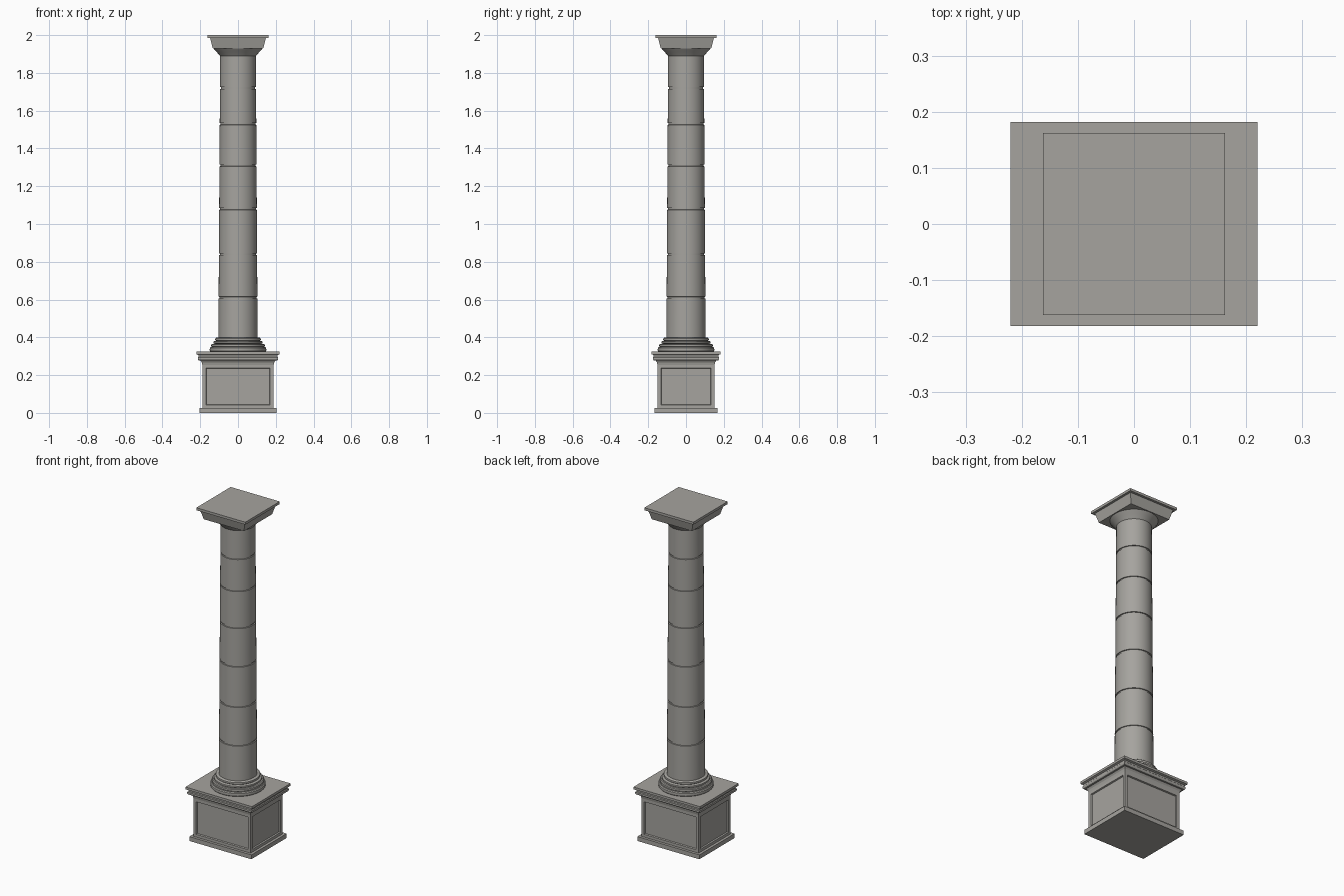
import bpy, bmesh, math

if "Cube" in bpy.data.objects:
    bpy.data.objects.remove(bpy.data.objects["Cube"])

stone = bpy.data.materials.new("grey stone")
stone.diffuse_color = (0.38, 0.37, 0.345, 1)
stone.use_nodes = True
stone.node_tree.nodes["Principled BSDF"].inputs["Base Color"].default_value = stone.diffuse_color


def loft(name, rings, panels=False, smooth=False):
    """Stack closed rings of points into a capped solid."""
    bm = bmesh.new()
    loops = [[bm.verts.new(p) for p in r] for r in rings]
    n = len(loops[0])
    bm.faces.new(loops[0][::-1])
    bm.faces.new(loops[-1])
    for a, b in zip(loops, loops[1:]):
        for i in range(n):
            j = (i + 1) % n
            bm.faces.new((a[i], a[j], b[j], b[i]))
    bm.normal_update()
    if panels:  # sunken panel on each tall side face
        tall = [f for f in bm.faces if abs(f.normal.z) < 0.1
                and max(v.co.z for v in f.verts) - min(v.co.z for v in f.verts) > 0.15]
        bmesh.ops.inset_individual(bm, faces=tall, thickness=0.026, depth=0)
        bmesh.ops.inset_individual(bm, faces=tall, thickness=0.004, depth=-0.008)
    me = bpy.data.meshes.new(name)
    bm.to_mesh(me)
    bm.free()
    me.materials.append(stone)
    ob = bpy.data.objects.new(name, me)
    bpy.context.collection.objects.link(ob)
    if smooth:
        bpy.ops.object.select_all(action='DESELECT')
        ob.select_set(True)
        bpy.context.view_layer.objects.active = ob
        bpy.ops.object.shade_smooth_by_angle(angle=math.radians(35))
    return ob


def rect(hx, hy, z):
    return [(-hx, -hy, z), (hx, -hy, z), (hx, hy, z), (-hx, hy, z)]


def circle(r, z, n=64):
    return [(r * math.cos(2 * math.pi * i / n), r * math.sin(2 * math.pi * i / n), z)
            for i in range(n)]


# pedestal: offset from the block, height
def block(profile):
    return [rect(0.189 + o, 0.151 + o, z) for o, z in profile]


loft("pedestal_plinth", block([(0.016, 0), (0.016, 0.026)]))
loft("pedestal_body", block([(0, 0.024), (0, 0.255)]), panels=True)
loft("pedestal_cornice", block([(0, 0.254), (0.003, 0.268), (0.01, 0.278), (0.02, 0.278),
                                (0.024, 0.284), (0.024, 0.293), (0.02, 0.297), (0.02, 0.306),
                                (0.031, 0.31), (0.031, 0.324)]))

# stepped round column base
base = []
for r, z0, z1 in [(0.15, 0.322, 0.348), (0.142, 0.348, 0.366),
                  (0.131, 0.366, 0.381), (0.121, 0.381, 0.398)]:
    h = z1 - z0
    for dr, t in [(0.006, 0), (0.001, 0.2), (0, 0.5), (0.001, 0.8), (0.006, 1)]:
        base.append(circle(r - dr, z0 + h * t))
loft("column_base", base, smooth=True)


# tapering shaft with a groove at each drum joint
def shaft_r(z):
    return 0.104 - 0.0095 * (z - 0.39) / 1.5


shaft = [circle(shaft_r(0.39), 0.39)]
for z in (0.61, 0.84, 1.08, 1.31, 1.53, 1.72):
    for dz, d in [(-0.005, 0), (-0.004, 0.005), (0.004, 0.005), (0.005, 0)]:
        shaft.append(circle(shaft_r(z) - d, z + dz))
shaft.append(circle(shaft_r(1.9), 1.9))
loft("column_shaft", shaft, smooth=True)

# round flare and square top
loft("capital_flare", [circle(r, z) for r, z in
                       [(0.094, 1.888), (0.101, 1.896), (0.112, 1.91), (0.122, 1.92), (0.13, 1.93)]],
     smooth=True)
loft("capital_block", [rect(0.133, 0.133, 1.928), rect(0.148, 0.148, 1.986)])
loft("capital_slab", [rect(0.162, 0.162, 1.985), rect(0.162, 0.162, 2.0)])
